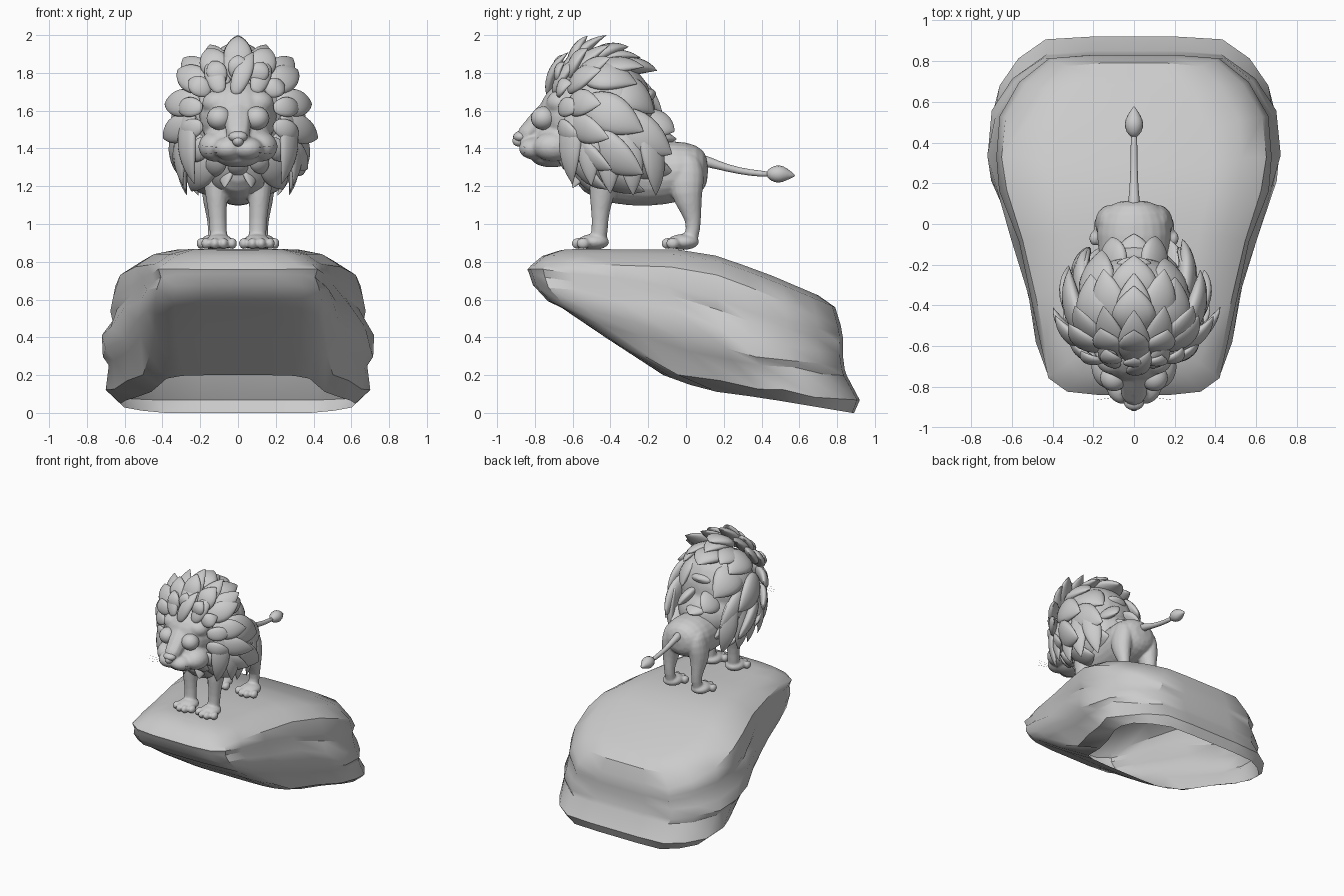
import bpy, bmesh, math, random
from mathutils import Vector as V

random.seed(4)
if "Cube" in bpy.data.objects:
    bpy.data.objects.remove(bpy.data.objects["Cube"])

clay = bpy.data.materials.new("clay grey")
clay.use_nodes = True
GREY = (0.6, 0.6, 0.6, 1)
clay.diffuse_color = GREY
clay.node_tree.nodes["Principled BSDF"].inputs["Base Color"].default_value = GREY


def tube(bm, pts, radii, hint=(0, 0, 1), sides=8):
    """Closed tube through pts with elliptical rings."""
    pts, rings = [V(p) for p in pts], []
    for i, p in enumerate(pts):
        t = (pts[min(i + 1, len(pts) - 1)] - pts[max(i - 1, 0)]).normalized()
        side = t.cross(V(hint)).normalized()
        up = side.cross(t)
        a, b = radii[i] if isinstance(radii[i], tuple) else (radii[i], radii[i])
        rings.append([bm.verts.new(p + side * a * math.cos(k * math.tau / sides)
                                   + up * b * math.sin(k * math.tau / sides)) for k in range(sides)])
    for r, q in zip(rings, rings[1:]):
        for k in range(sides):
            bm.faces.new((r[k - 1], r[k], q[k], q[k - 1]))
    bm.faces.new(rings[0])
    bm.faces.new(rings[-1])


def ball(bm, centre, size):
    made = bmesh.ops.create_uvsphere(bm, u_segments=20, v_segments=14, radius=1)["verts"]
    bmesh.ops.scale(bm, vec=size, verts=made)
    bmesh.ops.translate(bm, vec=centre, verts=made)


def finish(bm, name, subdiv=0, voxel=0, smooth=0):
    bmesh.ops.recalc_face_normals(bm, faces=bm.faces)
    for f in bm.faces:
        f.smooth = True
    me = bpy.data.meshes.new(name)
    bm.to_mesh(me)
    bm.free()
    me.materials.append(clay)
    ob = bpy.data.objects.new(name, me)
    bpy.context.collection.objects.link(ob)
    if subdiv:
        ob.modifiers.new("Round", "SUBSURF").levels = subdiv
        ob.modifiers["Round"].render_levels = subdiv
    if voxel:
        fuse = ob.modifiers.new("Fuse", "REMESH")
        fuse.mode, fuse.voxel_size, fuse.use_smooth_shade = "VOXEL", voxel, True
        soft = ob.modifiers.new("Soften", "SMOOTH")
        soft.factor, soft.iterations = 0.5, smooth
    return ob


# Rock: stacked outline loops, open underneath
def lerp_table(table, y):
    for (y0, z0), (y1, z1) in zip(table, table[1:]):
        if y <= y1:
            return z0 + (z1 - z0) * max(0, (y - y0) / (y1 - y0))
    return table[-1][1]


outline = [(0, 0), (.25, 0), (.48, .01), (.61, .05), (.67, .14), (.74, .28), (.84, .45),
           (.96, .6), (1, .70), (.97, .82), (.82, .92), (.62, .99), (.3, 1), (0, 1)]
top = [(-.84, .85), (-.6, .867), (0, .865), (.12, .845), (.4, .75), (.8, .58)]
layers = [  # half width, y range, height along y
    (.38, -.66, .70, top),
    (.53, -.76, .79, [(y, z - .025) for y, z in top]),
    (.65, -.82, .82, [(y, z - .095 - .03 * y) for y, z in top]),
    (.68, -.84, .83, [(-.84, .76), (-.4, .72), (0, .66), (.3, .55), (.83, .41)]),
    (.67, -.83, .83, [(-.84, .73), (-.4, .68), (0, .61), (.3, .50), (.83, .37)]),
    (.71, -.81, .83, [(-.84, .69), (-.4, .61), (0, .53), (.3, .41), (.83, .30)]),
    (.72, -.73, .84, [(-.73, .59), (-.3, .49), (0, .39), (.3, .31), (.83, .24)]),
    (.69, -.66, .85, [(-.66, .55), (-.3, .42), (0, .33), (.3, .27), (.83, .20)]),
    (.69, -.42, .92, [(-.45, .42), (-.2, .28), (0, .19), (.4, .13), (.9, .06)]),
    (.62, -.12, .89, [(-.12, .20), (.1, .12), (.4, .08), (.7, .03), (.88, .0)])]
bm = bmesh.new()
loops = []
for n, (w, y0, y1, heights) in enumerate(layers):
    loop = []
    full = outline + [(-u, v) for u, v in outline[-2:0:-1]]
    for u, v in full:
        y = y0 + (y1 - y0) * v
        chip = .015 * math.sin(v * 23 + n * 2.1) if 2 < n < 9 else 0
        loop.append(bm.verts.new((u * w * (1 + chip), y, lerp_table(heights, y) + chip * .6)))
    loops.append(loop)
size = len(loops[0])
for a, b in zip(loops, loops[1:]):
    for i in range(size):
        bm.faces.new((a[i - 1], a[i], b[i], b[i - 1]))
crown, half = loops[0], size // 2
bm.faces.new((crown[0], crown[1], crown[-1]))
bm.faces.new((crown[half], crown[half + 1], crown[half - 1]))
for i in range(1, half - 1):
    bm.faces.new((crown[i], crown[i + 1], crown[-i - 1], crown[-i]))
rock = finish(bm, "rock_ledge")
bpy.context.view_layer.objects.active = rock
rock.select_set(True)
bpy.ops.object.shade_smooth_by_angle(angle=math.radians(35))

# Body with legs, paws and toes fused into one skin
bm = bmesh.new()
tube(bm, [(0, -.60, 1.36), (0, -.52, 1.34), (0, -.36, 1.31), (0, -.18, 1.26), (0, -.04, 1.28), (0, .07, 1.29), (0, .12, 1.29)],
     [.08, (.16, .19), (.18, .22), (.17, .18), (.20, .17), (.17, .14), .07], sides=12)
for s in (1, -1):
    tube(bm, [(s * .11, -.42, 1.36), (s * .115, -.44, 1.2), (s * .11, -.455, 1.07), (s * .105, -.455, .97), (s * .10, -.47, .88)],
         [.10, (.075, .085), (.052, .052), (.05, .045), (.055, .055)], (0, 1, 0))
    tube(bm, [(s * .10, .01, 1.38), (s * .115, .005, 1.27), (s * .125, .0, 1.16), (s * .125, .03, 1.06), (s * .12, .045, .98), (s * .12, .01, .88)],
         [.06, (.08, .11), (.08, .095), (.05, .057), (.04, .038), .05], (0, 1, 0))
    for x, y in ((.10, -.49), (.125, -.015)):
        ball(bm, (s * x, y, .905), (.075, .085, .042))
        for k in range(4):
            ball(bm, (s * x + (k - 1.5) * .046, y - (.08 if k in (1, 2) else .055), .897), (.026, .036, .03))
finish(bm, "body", 1, .009, 2)

# Tail with a spindle tuft
bm = bmesh.new()
tube(bm, [(0, .07, 1.34), (0, .13, 1.325), (0, .22, 1.295), (0, .34, 1.27), (0, .46, 1.262)], [.04, .028, .021, .018, .018])
finish(bm, "tail", 1)
bm = bmesh.new()
tube(bm, [(0, .425, 1.265), (0, .45, 1.265), (0, .495, 1.265), (0, .535, 1.262), (0, .58, 1.255)], [.015, .042, .056, .035, .002])
finish(bm, "tail_tuft", 1)

# Head fused from rounded masses
bm = bmesh.new()
ball(bm, (0, -.58, 1.57), (.205, .20, .20))
ball(bm, (0, -.64, 1.44), (.185, .17, .13))
tube(bm, [(0, -.68, 1.66), (0, -.77, 1.55), (0, -.84, 1.475), (0, -.88, 1.44)], [(.08, .05), (.075, .06), (.065, .055), .035])
ball(bm, (0, -.71, 1.35), (.115, .11, .05))
for s in (1, -1):
    ball(bm, (s * .05, -.80, 1.40), (.085, .085, .06))
    ball(bm, (s * .12, -.70, 1.41), (.09, .11, .08))
    ball(bm, (s * .10, -.66, 1.64), (.09, .08, .07))
finish(bm, "head", 0, .01, 5)

bm = bmesh.new()
ball(bm, (0, -.875, 1.462), (.05, .04, .03))
ball(bm, (0, -.885, 1.44), (.03, .034, .03))
finish(bm, "nose")

for s, label in ((1, "left"), (-1, "right")):
    bm = bmesh.new()
    ball(bm, (s * .10, -.755, 1.56), (.066, .066, .062))
    finish(bm, label + "_eye")
    bm = bmesh.new()
    for k in range(3):
        tube(bm, [(s * .09, -.85, 1.38 + k * .012), (s * .19, -.865, 1.37 + k * .022)], [.0006, .0006], sides=4)
    finish(bm, label + "_whiskers")

# Mane: soft core wrapped in rings of broad pointed locks
CENTRE = V((0, -.40, 1.55))


def lock(bm, base, tip, width, bulge=.05, thick=.42):
    base, tip = V(base), V(tip)
    out = ((base + tip) / 2 - CENTRE).normalized()
    ctrl = (base + tip) / 2 + out * bulge
    steps = (0, .15, .38, .6, .8, .93, 1)
    path = [base * (1 - t) ** 2 + ctrl * 2 * t * (1 - t) + tip * t * t for t in steps]
    tube(bm, path, [(width * k, width * k * thick) for k in (.4, .85, 1.05, .9, .55, .2, .01)], out)


bm = bmesh.new()
ball(bm, (0, -.41, 1.57), (.29, .25, .30))
ball(bm, (0, -.35, 1.40), (.26, .26, .22))
finish(bm, "mane_core", 0, .015, 4)

rings = [  # locks, base radius, base y, tip radius, tip y, width, droop, name
    (14, .19, -.67, .34, -.54, .06, .03, "mane_face_ring"),
    (15, .21, -.62, .435, -.41, .085, .07, "mane_outer_ring"),
    (10, .26, -.54, .37, -.20, .12, .20, "mane_middle_ring"),
    (8, .24, -.42, .24, -.09, .13, .20, "mane_back_ring"),
    (4, .08, -.28, .12, -.04, .10, .08, "mane_nape_ring")]
for count, r0, y0, r1, y1, width, droop, name in rings:
    bm = bmesh.new()
    for k in range(count):
        a = math.tau * k / count
        reach = r1 * (1 + random.uniform(-.07, .03))
        sx, cz = math.sin(a), math.cos(a)
        y = y1 - .09 * max(cz, 0) + random.uniform(-.03, .03)
        lock(bm, (r0 * sx, y0, 1.57 + r0 * cz),
             (reach * sx * .96, y, 1.57 + reach * cz - droop * abs(sx)), width, .06)
    finish(bm, name, 1)

# Long side locks hanging over the shoulders
bm = bmesh.new()
for s in (1, -1):
    for x, y, z in ((.23, -.60, 1.21), (.29, -.50, 1.20), (.27, -.40, 1.16), (.27, -.28, 1.15), (.21, -.16, 1.15)):
        lock(bm, (s * .25, y * .8 - .1, z + .42), (s * x, y, z), .08, .09)
    lock(bm, (s * .05, -.52, 1.36), (s * .07, -.60, 1.19), .06, .02)
finish(bm, "shoulder_locks", 1)

# Forelock and crest sweeping up from the brow
bm = bmesh.new()
lock(bm, (-.02, -.73, 1.68), (.08, -.62, 1.91), .055, .07, .5)
for s in (1, -1):
    lock(bm, (s * .09, -.70, 1.69), (s * .15, -.55, 1.88), .06, .06, .5)
    lock(bm, (s * .07, -.66, 1.73), (s * .15, -.40, 1.95), .085, .06)
    lock(bm, (s * .15, -.60, 1.73), (s * .29, -.40, 1.88), .085, .05)
    lock(bm, (s * .08, -.52, 1.80), (s * .15, -.22, 1.83), .10, .06)
lock(bm, (0, -.68, 1.75), (0, -.42, 2.0), .09, .07)
lock(bm, (0, -.54, 1.82), (0, -.24, 1.88), .10, .08)
finish(bm, "crest_locks", 1)
